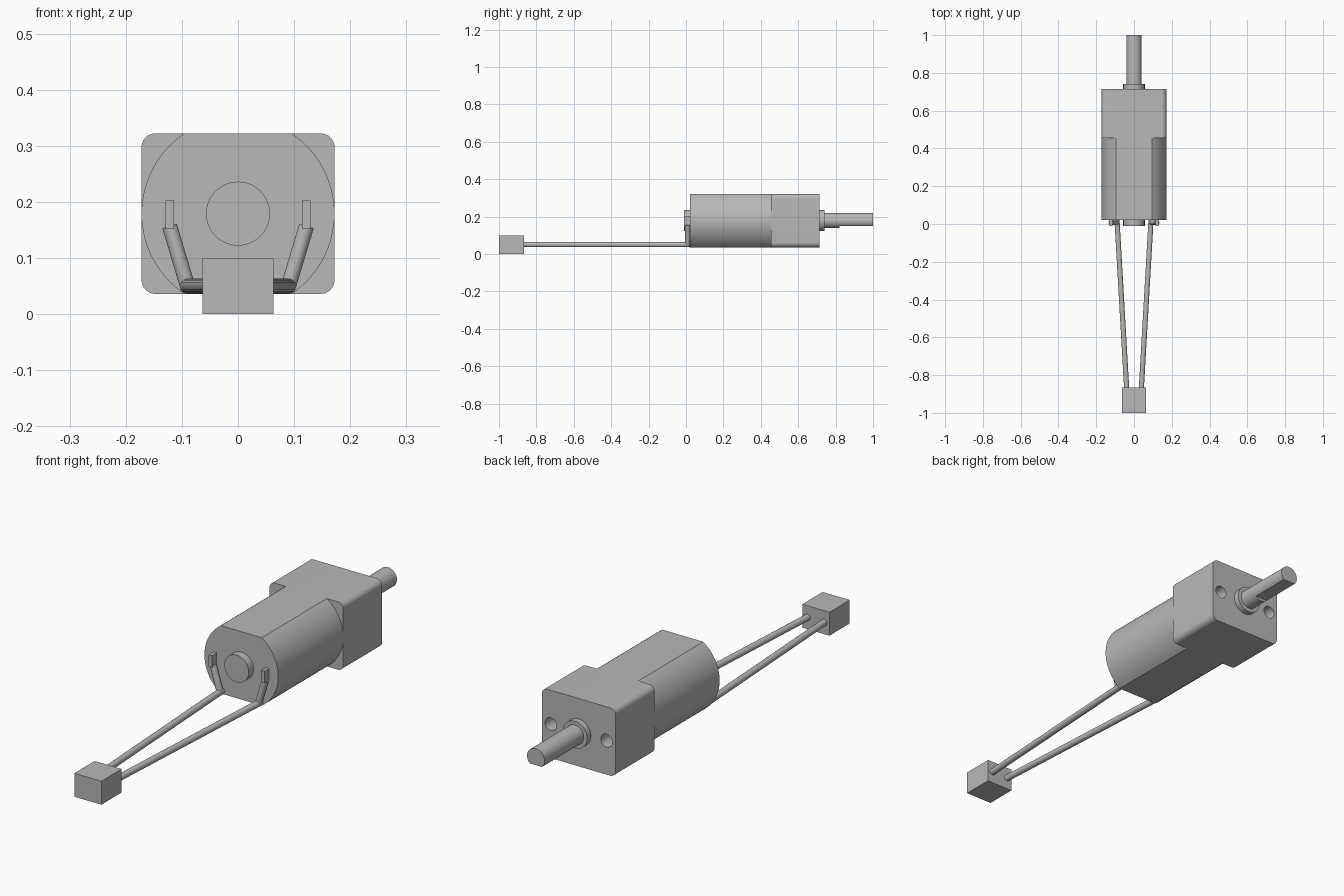
import bpy, bmesh
from math import pi, sin, cos, asin
from mathutils import Vector

if "Cube" in bpy.data.objects:
    bpy.data.objects.remove(bpy.data.objects["Cube"])

AXIS_Z = 0.179      # height of the motor axis
RADIUS = 0.172      # motor can radius and half width of the gearbox
FLAT = 0.143        # half height of the motor and gearbox

grey = bpy.data.materials.new("light_grey")
grey.use_nodes = True
grey.diffuse_color = (0.48, 0.48, 0.48, 1)
grey.node_tree.nodes["Principled BSDF"].inputs["Base Color"].default_value = grey.diffuse_color


def finish(name, bm):
    bmesh.ops.recalc_face_normals(bm, faces=bm.faces)
    mesh = bpy.data.meshes.new(name)
    bm.to_mesh(mesh)
    bm.free()
    mesh.materials.append(grey)
    ob = bpy.data.objects.new(name, mesh)
    bpy.context.collection.objects.link(ob)
    smooth(ob)
    return ob


def smooth(ob):
    bpy.ops.object.select_all(action="DESELECT")
    ob.select_set(True)
    bpy.context.view_layer.objects.active = ob
    bpy.ops.object.shade_smooth_by_angle(angle=0.5)


def arc(r, start, end, steps, cx=0, cz=0):
    angles = [start + (end - start) * i / steps for i in range(steps + 1)]
    return [(cx + r * cos(a), cz + r * sin(a)) for a in angles]


def prism(name, outline, y0, y1, cx=0, cz=AXIS_Z):
    """Extrude an x-z outline along y."""
    bm = bmesh.new()
    face = bm.faces.new([bm.verts.new((cx + x, y0, cz + z)) for x, z in outline])
    extruded = bmesh.ops.extrude_face_region(bm, geom=[face])["geom"]
    moved = [v for v in extruded if isinstance(v, bmesh.types.BMVert)]
    bmesh.ops.translate(bm, verts=moved, vec=(0, y1 - y0, 0))
    return finish(name, bm)


def disc(r, steps=48):
    return arc(r, 0, 2 * pi, steps)[:-1]


def rect(w, h):
    return [(-w, -h), (w, -h), (w, h), (-w, h)]


def rod(name, start, end, r):
    """Round bar between two points."""
    start, end = Vector(start), Vector(end)
    d = end - start
    matrix = d.to_track_quat("Z", "Y").to_matrix().to_4x4()
    matrix.translation = (start + end) / 2
    bm = bmesh.new()
    bmesh.ops.create_cone(bm, cap_ends=True, segments=24, radius1=r, radius2=r,
                          depth=d.length, matrix=matrix)
    return finish(name, bm)


# Motor can: round sides with a flat top and bottom
a = asin(FLAT / RADIUS)
prism("motor_can", arc(RADIUS, -a, a, 32) + arc(RADIUS, pi - a, pi + a, 32), 0.022, 0.455)
prism("front_bearing_boss", disc(0.057), -0.01, 0.022)

# Gearbox: rounded block
corner = 0.025
outline = []
for i, (sx, sz) in enumerate([(1, 1), (-1, 1), (-1, -1), (1, -1)]):
    outline += arc(corner, i * pi / 2, (i + 1) * pi / 2, 8,
                   sx * (RADIUS - corner), sz * (FLAT - corner))
gearbox = prism("gearbox", outline, 0.455, 0.715)

# Two mounting holes in the output face
for x in (-0.13, 0.13):
    cutter = prism("hole_cutter", disc(0.027, 32), 0.62, 0.75, cx=x)
    cutter.hide_render = True
    mod = gearbox.modifiers.new("mounting_hole", "BOOLEAN")
    mod.operation = "DIFFERENCE"
    mod.solver = "EXACT"
    mod.object = cutter
    bpy.context.view_layer.objects.active = gearbox
    bpy.ops.object.modifier_apply(modifier=mod.name)
    bpy.data.objects.remove(cutter)
smooth(gearbox)

# Output shaft with a flat along the underside
prism("output_boss", disc(0.057), 0.715, 0.74)
prism("shaft_round", disc(0.041), 0.74, 0.82)
a = asin(0.029 / 0.041)
prism("shaft_flatted", arc(0.041, -a, pi + a, 40), 0.82, 1.0)

# Terminals and wires on both sides
WIRE = 0.0135
for side, s in (("left", 1), ("right", -1)):
    prism(side + "_terminal", rect(0.0075, 0.025), -0.01, 0.022, cx=s * 0.122, cz=0.177)
    elbow = (s * 0.09, 0.008, 0.05)
    rod(side + "_wire_lead", (s * 0.122, 0.008, 0.157), elbow, WIRE)
    rod(side + "_wire", (s * 0.09, 0.02, 0.05), (s * 0.039, -0.87, 0.05), WIRE)

# Plug at the end of the wires
prism("plug", rect(0.063, 0.0495), -1.0, -0.865, cz=0.0495)
